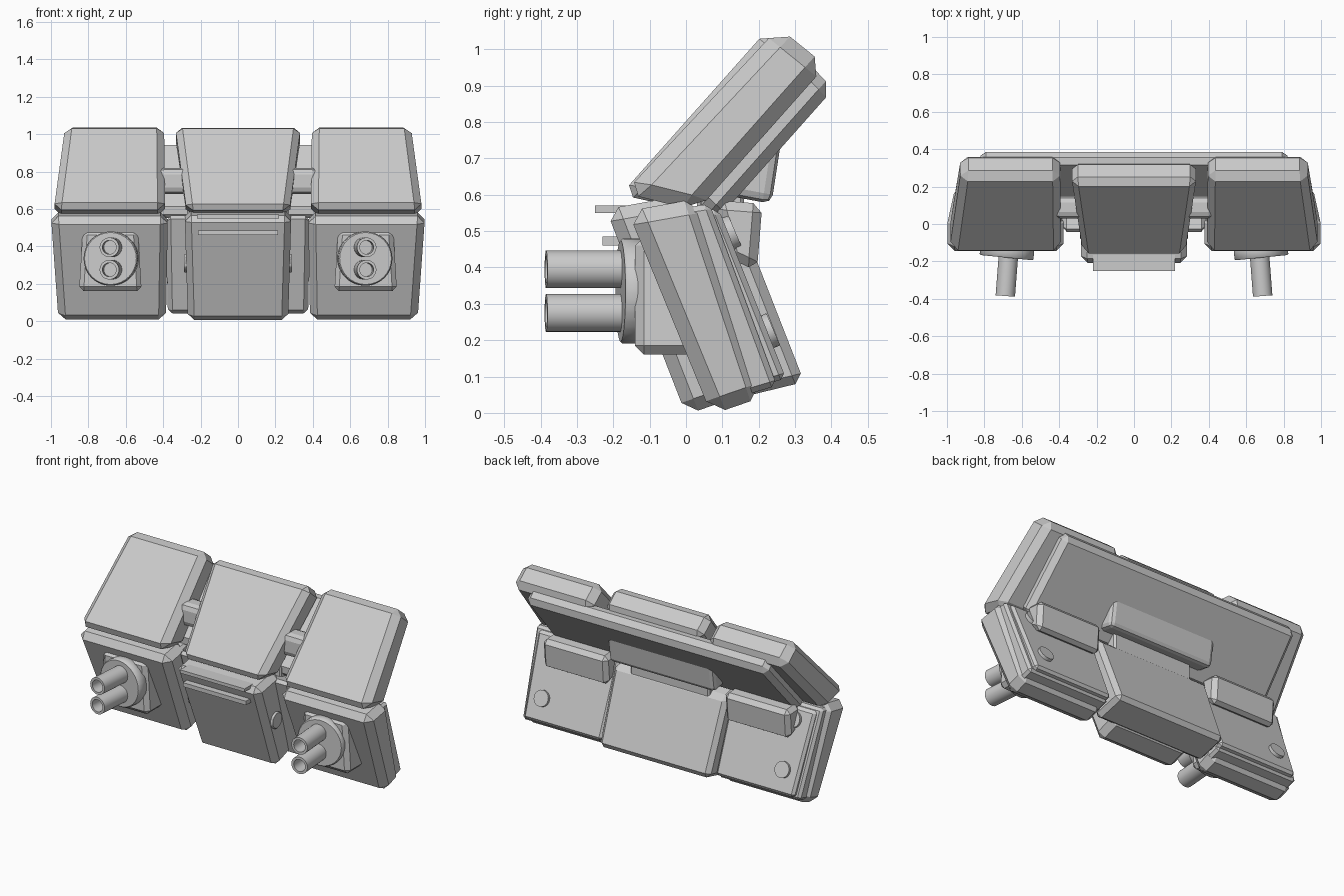
import bpy, bmesh, math
from mathutils import Matrix, Vector

cube = bpy.data.objects.get("Cube")
if cube:
    bpy.data.objects.remove(cube, do_unlink=True)

grey = bpy.data.materials.new("plain grey")
grey.use_nodes = True
colour = (0.6, 0.6, 0.6, 1)
grey.diffuse_color = colour
grey.node_tree.nodes["Principled BSDF"].inputs["Base Color"].default_value = colour


def finish(name, bm, bevel=0, segments=1, smooth=False):
    bmesh.ops.recalc_face_normals(bm, faces=bm.faces)
    mesh = bpy.data.meshes.new(name)
    bm.to_mesh(mesh)
    bm.free()
    mesh.materials.append(grey)
    obj = bpy.data.objects.new(name, mesh)
    bpy.context.collection.objects.link(obj)
    if bevel:
        mod = obj.modifiers.new("edge bevel", "BEVEL")
        mod.width = bevel
        mod.segments = segments
        mod.limit_method = 'NONE'
    if smooth:
        bpy.ops.object.select_all(action='DESELECT')
        bpy.context.view_layer.objects.active = obj
        obj.select_set(True)
        bpy.ops.object.shade_smooth_by_angle(angle=math.radians(35))
    return obj


def slab(name, side, low, high, bevel=0.03, segments=1):
    """Side outline (y, z): low front, low back, high back, high front.
    low and high are the x ranges of the lower and upper ends."""
    bm = bmesh.new()
    ends = []
    for k in (0, 1):
        xs = (low[k], low[k], high[k], high[k])
        ends.append([bm.verts.new((x, y, z)) for x, (y, z) in zip(xs, side)])
    a, b = ends
    bm.faces.new(a)
    bm.faces.new(b[::-1])
    for i in range(4):
        j = (i + 1) % 4
        bm.faces.new((a[i], b[i], b[j], a[j]))
    return finish(name, bm, bevel, segments)


def mid(name, side, low, high, *args):
    return slab(name, side, (-low, low), (-high, high), *args)


def rod(name, start, end, radius, bore=0, bevel=0, sides=32):
    start, end = Vector(start), Vector(end)
    axis = end - start
    bm = bmesh.new()
    bmesh.ops.create_cone(bm, cap_ends=True, segments=sides, radius1=radius,
                          radius2=radius, depth=axis.length)
    if bore:
        tip = max(bm.faces, key=lambda f: f.calc_center_median().z)
        bmesh.ops.inset_region(bm, faces=[tip], thickness=radius - bore)
        hole = bmesh.ops.extrude_discrete_faces(bm, faces=[tip])["faces"][0]
        bmesh.ops.translate(bm, verts=hole.verts, vec=(0, 0, -0.1))
    turn = axis.to_track_quat('Z', 'Y').to_matrix().to_4x4()
    bm.transform(Matrix.Translation((start + end) / 2) @ turn)
    return finish(name, bm, bevel, 1, True)


# Centre panels and the folding hinge between them
mid("centre_upper_panel", [(-.18, .60), (0, .56), (.345, .955), (.225, 1.055)], .275, .335, .035)
mid("centre_lower_panel", [(0, -.005), (.16, .05), (0, .6), (-.22, .56)], .268, .285, .035)
mid("hinge_plate", [(-.25, .55), (-.12, .55), (-.12, .57), (-.25, .57)], .22, .22, 0)
mid("hinge_bar", [(-.23, .46), (-.15, .46), (-.15, .485), (-.23, .485)], .215, .215, 0)

# Backing shells and rear grip
mid("upper_back_plate", [(.02, .59), (.085, .53), (.405, .89), (.335, .965)], .84, .82, .03)
mid("lower_back_box", [(.12, .035), (.325, .085), (.155, .52), (-.05, .57)], .375, .385, .025)
mid("rear_grip", [(.1, .6), (.235, .575), (.265, .77), (.19, .75)], .36, .36, .025, 2)
mid("grip_neck", [(.03, .46), (.16, .46), (.16, .62), (.03, .62)], .27, .27, .01)
mid("cross_tube", [(.03, .68), (.15, .68), (.15, .82), (.03, .82)], .43, .43, .035, 2)

# Mirrored side pods
for s, word in ((1, "left"), (-1, "right")):
    def pod(part, side, low, high, *args):
        return slab(word + "_" + part, side, [s * x for x in low],
                    [s * x for x in high], *args)

    pod("upper_pod", [(-.17, .605), (.03, .555), (.385, .955), (.255, 1.06)],
        (.39, .985), (.395, .925), .04)
    pod("lower_pod", [(.07, -.005), (.215, .045), (.035, .59), (-.16, .555)],
        (.385, .96), (.375, 1), .04)
    pod("pod_middle_layer", [(.1, .03), (.25, .075), (.065, .575), (-.06, .555)],
        (.39, .945), (.385, .975), .015)
    pod("pod_back_layer", [(.12, .05), (.275, .095), (.09, .56), (-.05, .55)],
        (.39, .92), (.385, .945), .015)
    pod("rear_block", [(.12, .425), (.195, .39), (.21, .575), (.08, .585)],
        (.4, .84), (.4, .84), .025)

    # Twin gun on its mount, angled slightly outward
    pod("gun_mount", [(-.14, .16), (.03, .16), (-.08, .485), (-.14, .485)],
        (.515, .85), (.535, .83), .025)
    rod(word + "_gun_disc", (s * .675, -.11, .335), (s * .682, -.18, .335), .145, bevel=.006)
    for z, level in ((.395, "upper"), (.275, "lower")):
        rod(word + "_" + level + "_barrel", (s * .67, -.15, z), (s * .688, -.385, z), .052, .037)

    # Side knob and small rear buttons
    rod(word + "_side_knob", (s * .25, -.03, .31), (s * .29, -.03, .31), .05, bevel=.008)
    for y, z in ((.205, .215), (.1, .485)):
        rod(word + "_rear_button", (s * .82, y, z), (s * .82, y + .035, z + .015), .048, sides=20)
